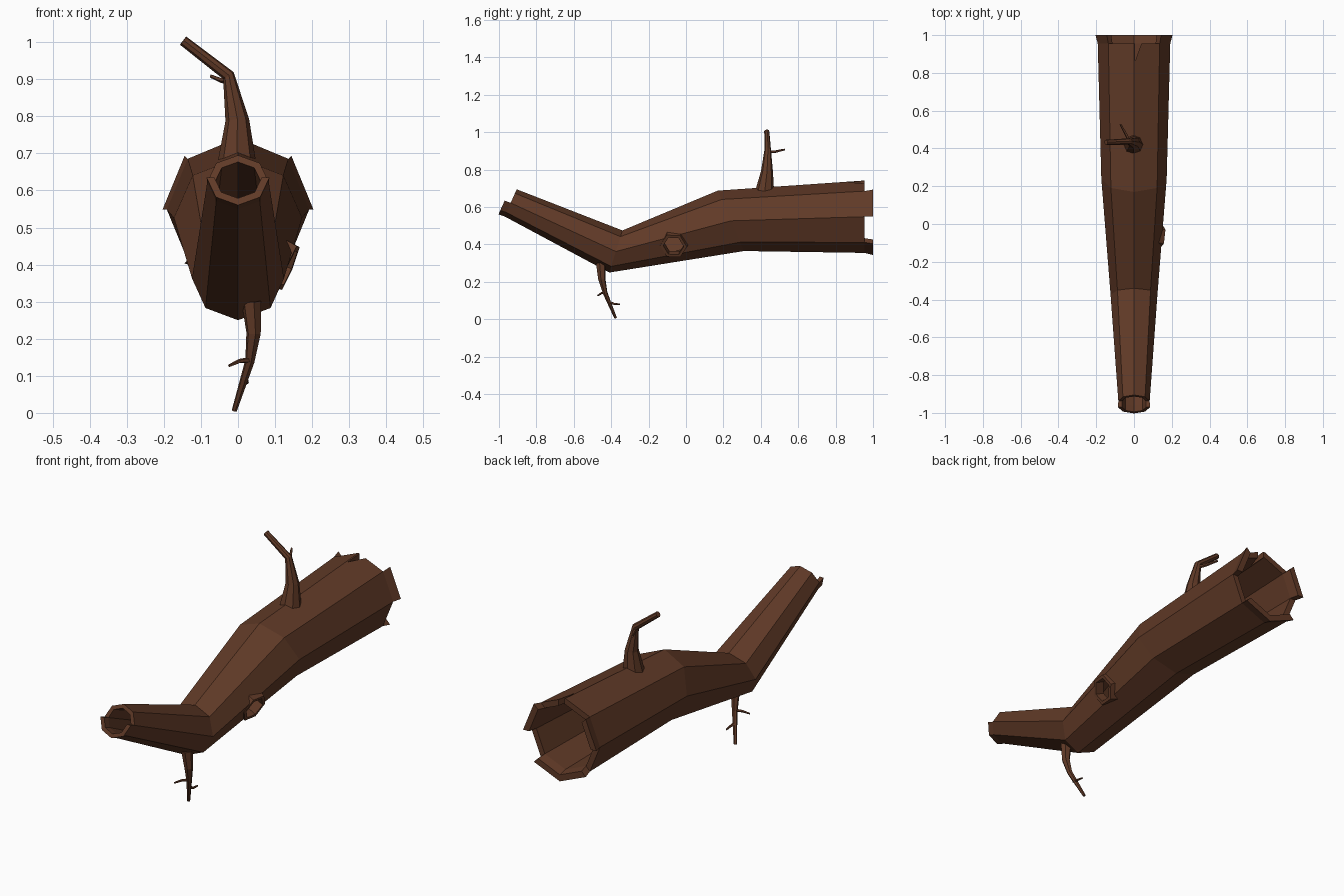
import bpy, bmesh, math
from mathutils import Vector

if "Cube" in bpy.data.objects:
    bpy.data.objects.remove(bpy.data.objects["Cube"])

bark = bpy.data.materials.new("brown bark")
bark.diffuse_color = (0.118, 0.042, 0.020, 1)
bark.use_nodes = True
bark.node_tree.nodes["Principled BSDF"].inputs["Base Color"].default_value = bark.diffuse_color
N = 8


def finish(name, bm):
    bmesh.ops.recalc_face_normals(bm, faces=bm.faces[:])
    me = bpy.data.meshes.new(name)
    bm.to_mesh(me)
    bm.free()
    me.materials.append(bark)
    ob = bpy.data.objects.new(name, me)
    bpy.context.collection.objects.link(ob)
    return ob


def bridge(bm, a, b):
    n = len(a)
    for i in range(n):
        j = (i + 1) % n
        bm.faces.new((a[i], a[j], b[j], b[i]))


def log_ring(top, bottom, half_width, scale=1.0):
    """Octagon in a tilted plane, given by its top and bottom (y, z)."""
    t, b = Vector((0, *top)), Vector((0, *bottom))
    c, up = (t + b) / 2, (t - b) / 2
    return [c + scale * (Vector((half_width, 0, 0)) * math.cos(k * math.tau / N)
                         + up * math.sin(k * math.tau / N)) for k in range(N)]


def branch(name, path, radii, sides):
    """Tapered limb along a bent path."""
    bm = bmesh.new()
    pts = [Vector(p) for p in path]
    rings = []
    ref = (pts[1] - pts[0]).normalized()
    side = ref.orthogonal().normalized()
    for i, p in enumerate(pts):
        d = (pts[min(i + 1, len(pts) - 1)] - pts[max(i - 1, 0)]).normalized()
        side = (side - d * side.dot(d)).normalized()
        other = d.cross(side)
        rings.append([bm.verts.new(p + radii[i] * (side * math.cos(a) + other * math.sin(a)))
                      for a in (k * math.tau / sides for k in range(sides))])
    for a, b in zip(rings, rings[1:]):
        bridge(bm, a, b)
    bm.faces.new(rings[0])
    bm.faces.new(rings[-1])
    return finish(name, bm)


# hollow log: outer and inner skins joined by end rims
SECTIONS = [((-0.905, 0.695), (-0.97, 0.55), 0.083),
            ((-0.34, 0.475), (-0.41, 0.25), 0.124),
            ((0.17, 0.688), (0.31, 0.365), 0.173),
            ((0.955, 0.742), (0.955, 0.355), 0.192)]
WALL = (0.75, 0.8, 0.83, 0.84)
outer = [log_ring(*s) for s in SECTIONS]
inner = [log_ring(*s, w) for s, w in zip(SECTIONS, WALL)]
bm = bmesh.new()
vo = [[bm.verts.new(p) for p in r] for r in outer]
vi = [[bm.verts.new(p) for p in r] for r in inner]
loop = vo + vi[::-1]
for a, b in zip(loop, loop[1:] + loop[:1]):
    bridge(bm, a, b)
log = finish("hollow_log", bm)


# broken end panels that stick out past the rims
def splinters(name, end, panels, shift, flare):
    bm = bmesh.new()
    centre = sum(outer[end], Vector()) / N
    for i in panels:
        j = (i + 1) % N
        base = [outer[end][i], outer[end][j], inner[end][j], inner[end][i]]
        tip = [centre + (p - centre) * flare + Vector(shift) for p in base]
        a = [bm.verts.new(p) for p in base]
        b = [bm.verts.new(p) for p in tip]
        bridge(bm, a, b)
        bm.faces.new(a)
        bm.faces.new(b)
    finish(name, bm)


splinters("back_splinters", 3, (0, 3, 5, 6), (0, 0.045, 0), 1.06)
splinters("front_splinters", 0, (4, 5, 6, 7), (0, -0.032, 0.012), 1.02)

# knot hole: short hexagonal rim on the right side
axis = Vector((0.92, -0.12, -0.38)).normalized()
u = Vector((0, 1, 0))
u = (u - axis * u.dot(axis)).normalized()
v = axis.cross(u)
knot = Vector((0.124, -0.065, 0.397))


def hexagon(bm, radius, depth):
    return [bm.verts.new(knot + axis * depth + radius * (u * math.cos(a) + v * math.sin(a)))
            for a in (k * math.tau / 6 for k in range(6))]


bm = bmesh.new()
rim = [hexagon(bm, 0.078, -0.03), hexagon(bm, 0.072, 0.016),
       hexagon(bm, 0.055, 0.016), hexagon(bm, 0.055, -0.03)]
for a, b in zip(rim, rim[1:] + rim[:1]):
    bridge(bm, a, b)
finish("knot_rim", bm)

# cutters: knot opening and the crack in the back top edge
bm = bmesh.new()
a, b = hexagon(bm, 0.057, -0.07), hexagon(bm, 0.057, 0.05)
bridge(bm, a, b)
bm.faces.new(a)
bm.faces.new(b)
knot_cutter = finish("knot_cutter", bm)

bm = bmesh.new()
tri = [(0.005, 0.86), (0.055, 1.0), (0.005, 1.0)]
a = [bm.verts.new((x, y, 0.63)) for x, y in tri]
b = [bm.verts.new((x, y, 0.85)) for x, y in tri]
bridge(bm, a, b)
bm.faces.new(a)
bm.faces.new(b)
crack_cutter = finish("crack_cutter", bm)

for cutter in (knot_cutter, crack_cutter):
    mod = log.modifiers.new(cutter.name, 'BOOLEAN')
    mod.operation = 'DIFFERENCE'
    mod.solver = 'EXACT'
    mod.object = cutter
    cutter.hide_render = True
    cutter.display_type = 'WIRE'

# upper branch with one twig
branch("upper_branch", [(-0.003, 0.42, 0.675), (-0.002, 0.433, 0.79),
                        (-0.026, 0.437, 0.91), (-0.148, 0.432, 1.004)],
       (0.052, 0.032, 0.017, 0.014), 8)
branch("upper_twig", [(-0.025, 0.44, 0.895), (-0.045, 0.48, 0.897), (-0.072, 0.528, 0.908)],
       (0.009, 0.007, 0.005), 5)

# lower branch with two twigs
branch("lower_branch", [(0.036, -0.455, 0.30), (0.042, -0.45, 0.215),
                        (0.032, -0.432, 0.14), (-0.01, -0.376, 0.006)],
       (0.027, 0.020, 0.013, 0.007), 6)
branch("lower_twig_front", [(0.034, -0.435, 0.143), (0.005, -0.452, 0.14), (-0.024, -0.472, 0.127)],
       (0.008, 0.006, 0.004), 5)
branch("lower_twig_back", [(0.016, -0.412, 0.092), (0.024, -0.385, 0.083), (0.022, -0.352, 0.08)],
       (0.008, 0.006, 0.004), 5)
